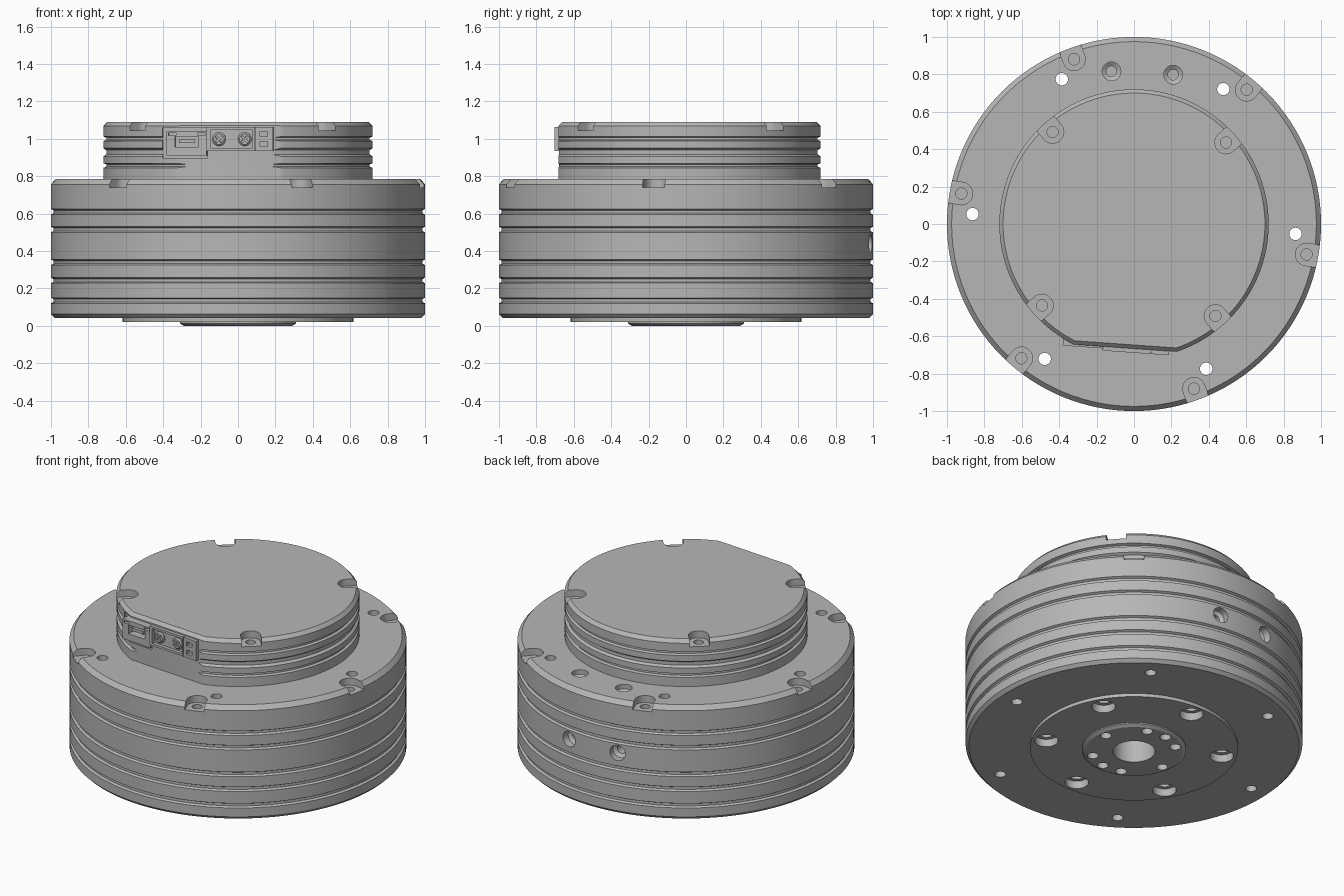
import bpy, bmesh
from math import sin, cos, pi, radians
from mathutils import Matrix, Vector

cube = bpy.data.objects.get("Cube")
if cube:
    bpy.data.objects.remove(cube, do_unlink=True)

metal = bpy.data.materials.new("grey_metal")
metal.use_nodes = True
GREY = (0.47, 0.47, 0.47, 1)
metal.diffuse_color = GREY
metal.node_tree.nodes["Principled BSDF"].inputs["Base Color"].default_value = GREY
I = Matrix.Identity(4)


def axes(a, b, c):
    """Matrix that sends local x, y, z to the given directions."""
    return Matrix((a, b, c)).transposed().to_4x4()


def skin(bm, rings):
    """Close a stack of equal rings into a solid."""
    n = len(rings[0])
    for lo, hi in zip(rings, rings[1:]):
        for i in range(n):
            j = (i + 1) % n
            bm.faces.new((lo[i], lo[j], hi[j], hi[i]))
    bm.faces.new(rings[0][::-1])
    bm.faces.new(rings[-1])


def lathe(bm, profile, M=I, n=32):
    skin(bm, [[bm.verts.new(M @ Vector((r * cos(2 * pi * i / n), r * sin(2 * pi * i / n), z)))
               for i in range(n)] for r, z in profile])


def prism(bm, pts, z0, z1, M=I):
    skin(bm, [[bm.verts.new(M @ Vector((x, y, z))) for x, y in pts] for z in (z0, z1)])


def slot(bm, angle, r, w, z0, z1):
    """U-shaped notch open towards the rim."""
    pts = [(r + w * cos(a), w * sin(a)) for a in [pi / 2 + pi * i / 16 for i in range(17)]]
    prism(bm, pts + [(r + 0.3, -w), (r + 0.3, w)], z0, z1, Matrix.Rotation(radians(angle), 4, 'Z'))


def polar(angle, r):
    return Matrix.Translation((r * cos(radians(angle)), r * sin(radians(angle)), 0))


def make(name, bm):
    bmesh.ops.recalc_face_normals(bm, faces=bm.faces[:])
    me = bpy.data.meshes.new(name)
    bm.to_mesh(me)
    bm.free()
    me.materials.append(metal)
    ob = bpy.data.objects.new(name, me)
    bpy.context.collection.objects.link(ob)
    return ob


def cut(ob, bm):
    """Subtract the solids in bm from the object."""
    cutter = make("cutter", bm)
    cutter.hide_render = True
    mod = ob.modifiers.new("cut", 'BOOLEAN')
    mod.operation, mod.solver, mod.object = 'DIFFERENCE', 'EXACT', cutter
    bpy.context.view_layer.update()
    me = bpy.data.meshes.new_from_object(ob.evaluated_get(bpy.context.evaluated_depsgraph_get()))
    ob.modifiers.clear()
    ob.data = me
    bpy.data.objects.remove(cutter, do_unlink=True)


def finish(ob):
    me = ob.data
    me.materials.clear()
    me.materials.append(metal)
    for p in me.polygons:
        p.material_index = 0
        p.use_smooth = True
    me.set_sharp_from_angle(angle=radians(28))


def grooves(R, depth, spots):
    out = []
    for z, w in spots:
        out += [(R, z - w), (R - depth, z - w / 2), (R - depth, z + w / 2), (R, z + w)]
    return out


# Base housing with stepped underside and ring grooves
bm = bmesh.new()
lathe(bm, [(0.29, 0), (0.31, 0.012), (0.31, 0.02), (0.617, 0.02), (0.617, 0.042),
           (0.98, 0.042), (1, 0.062)]
      + grooves(1, 0.014, [(z, 0.015) for z in (0.135, 0.243, 0.34, 0.515, 0.61)])
      + [(1, 0.757), (0.975, 0.785)], n=128)
base = make("base_housing", bm)

# Rim notches
bm = bmesh.new()
for k in range(6):
    slot(bm, 50 + 60 * k, 0.937, 0.06, 0.74, 0.9)
cut(base, bm)

# Screw holes of the base
bm = bmesh.new()
for k in range(6):
    lathe(bm, [(0.03, 0.66), (0.03, 0.9)], polar(50 + 60 * k, 0.937))
    lathe(bm, [(0.033, -0.1), (0.033, 0.9)], polar(56.5 + 60 * k, 0.865))
    lathe(bm, [(0.07, -0.1), (0.07, 0.07), (0.045, 0.07), (0.045, 0.14)], polar(30 + 60 * k, 0.528))
for a in (0, 60, 90, 120, 180, 240, 270, 300):
    lathe(bm, [(0.033, -0.1), (0.033, 0.1)], polar(8 + a, 0.25))
for a in (75.3, 98.4):
    lathe(bm, [(0.028, 0.66), (0.028, 0.74), (0.05, 0.755), (0.05, 0.9)], polar(a, 0.825))
for a in (81, 101):
    M = Matrix.Rotation(radians(a), 4, 'Z') @ Matrix.Rotation(pi / 2, 4, 'Y')
    lathe(bm, [(0.028, 0.88), (0.028, 0.94), (0.05, 0.955), (0.05, 1.1)],
          Matrix.Translation((0, 0, 0.44)) @ M)
lathe(bm, [(0.125, -0.1), (0.125, 0.4)], n=48)
cut(base, bm)
finish(base)

# Upper cover with grooves
bm = bmesh.new()
lathe(bm, [(0.72, 0.77)]
      + grooves(0.72, 0.016, [(0.857, 0.012), (0.928, 0.022), (1.0, 0.012)])
      + [(0.72, 1.068), (0.7, 1.09)], n=128)
cover = make("upper_cover", bm)

# Directions of the slightly turned connector face
N, U, Z = Vector((-0.07, -0.9975, 0)), Vector((0.9975, -0.07, 0)), Vector((0, 0, 1))
FACE, PIN = axes(N, Z, U), axes(U, Z, N)


def box(bm, u0, u1, z0, z1, d0, d1):
    prism(bm, [(d0, z0), (d1, z0), (d1, z1), (d0, z1)], u0, u1, FACE)


# Flat front with chamfer, then the recess for the data connector
bm = bmesh.new()
prism(bm, [(0.665, 0.7), (0.665, 1.07), (0.625, 1.11), (0.95, 1.11), (0.95, 0.7)], -0.6, 0.6, FACE)
cut(cover, bm)
bm = bmesh.new()
box(bm, -0.36, -0.118, 0.897, 1.06, 0.61, 0.9)
cut(cover, bm)

# Cover screw notches and holes
bm = bmesh.new()
for k in range(4):
    slot(bm, 41.5 + 90 * k, 0.657, 0.06, 1.045, 1.2)
cut(cover, bm)
bm = bmesh.new()
for k in range(4):
    lathe(bm, [(0.03, 0.98), (0.03, 1.2)], polar(41.5 + 90 * k, 0.657))
cut(cover, bm)
finish(cover)

# Power connector: open socket plus two small signal sockets
bm = bmesh.new()
box(bm, -0.12, 0.236, 0.935, 1.062, 0.6, 0.687)
power = make("power_connector", bm)
bm = bmesh.new()
box(bm, -0.1, 0.127, 0.95, 1.048, 0.647, 0.8)
for z in (0.972, 1.026):
    box(bm, 0.165, 0.205, z - 0.014, z + 0.014, 0.65, 0.8)
box(bm, 0.136, 0.142, 0.9, 1.1, 0.677, 0.8)
cut(power, bm)
finish(power)

# Round power contacts with crossed slits
for name, u in (("left_contact", -0.055), ("right_contact", 0.083)):
    bm = bmesh.new()
    at = Matrix.Translation(U * u + Z * 0.998) @ PIN
    lathe(bm, [(0.036, 0.62), (0.036, 0.672), (0.028, 0.68)], at)
    pin = make(name, bm)
    for a in (45, 135):
        bm = bmesh.new()
        prism(bm, [(-0.022, -0.005), (0.022, -0.005), (0.022, 0.005), (-0.022, 0.005)],
              0.664, 0.8, at @ Matrix.Rotation(radians(a), 4, 'Z'))
        cut(pin, bm)
    finish(pin)

# Data connector with socket, tongue and side slits
bm = bmesh.new()
box(bm, -0.335, -0.122, 0.91, 1.04, 0.59, 0.675)
data = make("data_connector", bm)
bm = bmesh.new()
box(bm, -0.29, -0.165, 0.955, 1.012, 0.63, 0.8)
for u in (-0.305, -0.15):
    box(bm, u - 0.02, u + 0.02, 1.018, 1.03, 0.655, 0.8)
cut(data, bm)
finish(data)
bm = bmesh.new()
box(bm, -0.27, -0.185, 0.978, 0.996, 0.62, 0.667)
finish(make("data_tongue", bm))
